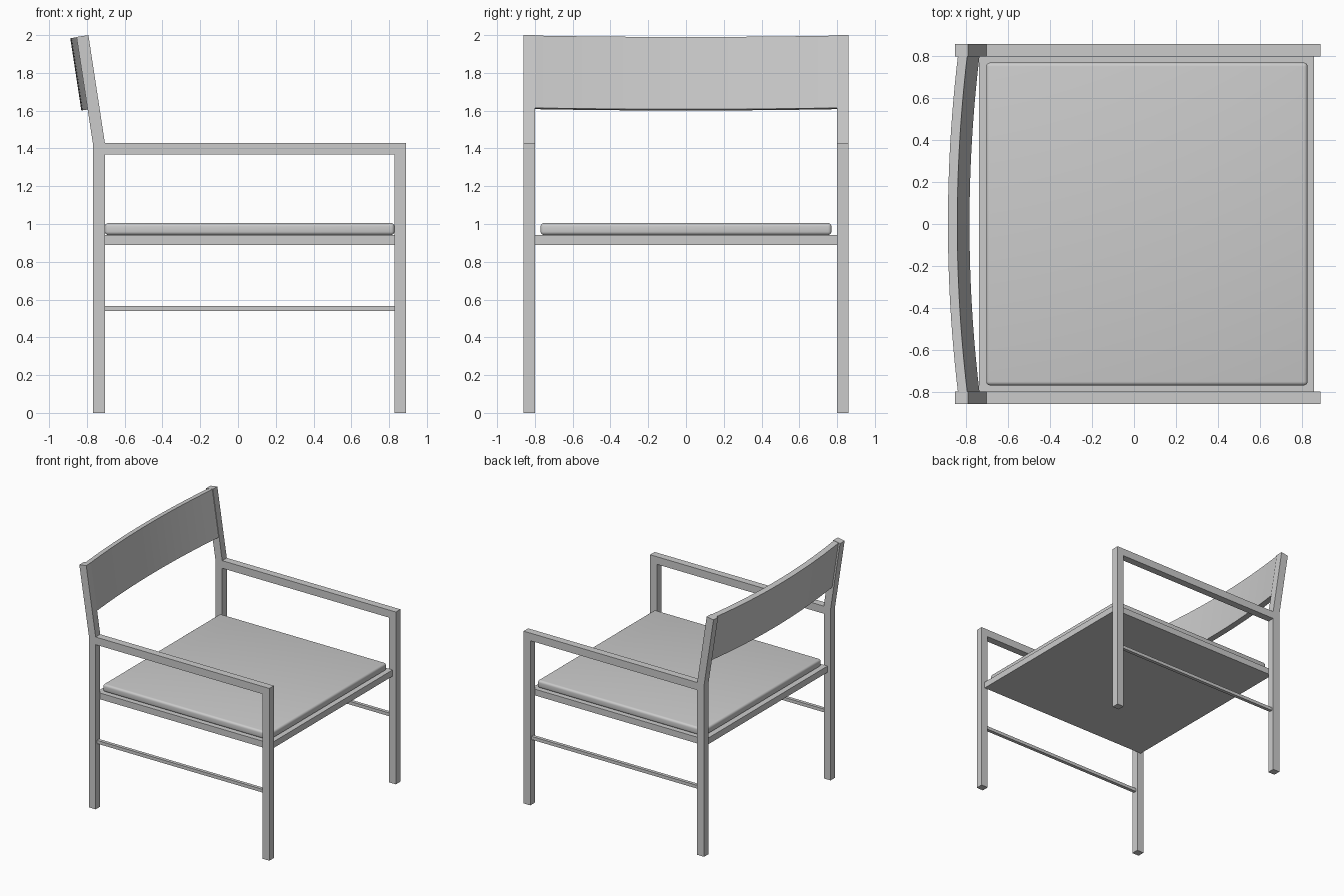
import bpy
import bmesh
import math

if "Cube" in bpy.data.objects:
    bpy.data.objects.remove(bpy.data.objects["Cube"])


def finish(name, bm):
    bmesh.ops.recalc_face_normals(bm, faces=bm.faces)
    me = bpy.data.meshes.new(name)
    bm.to_mesh(me)
    bm.free()
    ob = bpy.data.objects.new(name, me)
    bpy.context.collection.objects.link(ob)
    return ob


def box(name, x, y, z):
    bm = bmesh.new()
    bmesh.ops.create_cube(bm, size=1)
    for v in bm.verts:
        v.co = [lo + (c + 0.5) * (hi - lo) for c, (lo, hi) in zip(v.co, (x, y, z))]
    return finish(name, bm)


def extrude_y(name, profile, y0, y1):
    bm = bmesh.new()
    face = bm.faces.new([bm.verts.new((x, y0, z)) for x, z in profile])
    ext = bmesh.ops.extrude_face_region(bm, geom=[face])
    for v in ext["geom"]:
        if isinstance(v, bmesh.types.BMVert):
            v.co.y = y1
    return finish(name, bm)


# Side frames: bent back leg, front leg, armrest and thin stretcher
back_profile = [(-0.705, 0), (-0.705, 1.43), (-0.792, 2.0),
                (-0.855, 1.99), (-0.768, 1.425), (-0.768, 0)]
for side, s in (("left", 1), ("right", -1)):
    y = sorted((s * 0.80, s * 0.86))
    extrude_y(f"back_leg_{side}", back_profile, *y)
    box(f"front_leg_{side}", (0.828, 0.89), y, (0, 1.367))
    box(f"armrest_{side}", (-0.705, 0.89), y, (1.367, 1.43))
    ym = s * 0.83
    box(f"stretcher_{side}", (-0.705, 0.828), (ym - 0.014, ym + 0.014), (0.54, 0.567))

# Seat board
box("seat_board", (-0.74, 0.86), (-0.80, 0.80), (0.89, 0.942))

# Seat cushion with softened edges
cushion = box("seat_cushion", (-0.705, 0.828), (-0.77, 0.77), (0.942, 1.005))
bev = cushion.modifiers.new("soft_edges", "BEVEL")
bev.width = 0.018
bev.segments = 4
cushion.data.shade_smooth()

# Curved, tilted backrest: rings of four corners swept across the width
tilt = math.atan2(0.087, 0.57)
ca, sa = math.cos(tilt), math.sin(tilt)
steps = 24
bm = bmesh.new()
rings = []
for i in range(steps + 1):
    u = 2 * i / steps - 1
    front = 0.004 + 0.048 * (1 - u * u)
    ring = []
    for t, d in ((front, 0), (front + 0.045, 0), (front + 0.045, 0.387), (front, 0.387)):
        ring.append(bm.verts.new((-0.792 - t * ca + d * sa, 0.80 * u,
                                  1.998 - t * sa - d * ca)))
    rings.append(ring)
for a, b in zip(rings, rings[1:]):
    for k in range(4):
        n = (k + 1) % 4
        bm.faces.new((a[k], a[n], b[n], b[k]))
bm.faces.new(rings[0])
bm.faces.new(rings[-1])
backrest = finish("backrest", bm)
bpy.context.view_layer.objects.active = backrest
backrest.select_set(True)
bpy.ops.object.shade_smooth_by_angle(angle=math.radians(30))
